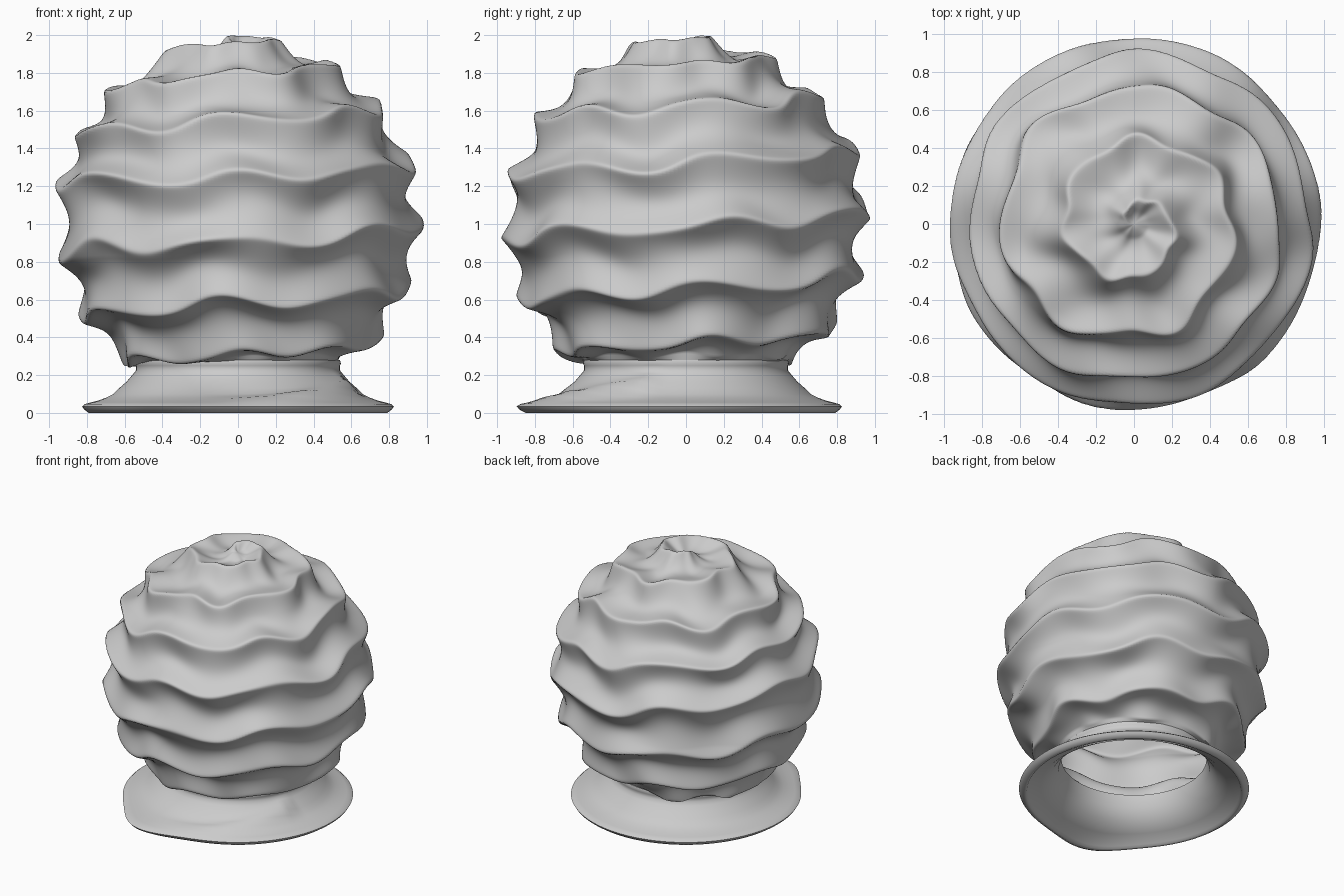
import bpy, bmesh, math
from math import sin, cos, pi, radians, exp, sqrt

if "Cube" in bpy.data.objects:
    bpy.data.objects.remove(bpy.data.objects["Cube"])

TURN = 2 * pi


def point(r, th, z):
    # th is in turns, 0 at the front, growing towards the right side
    return (r * sin(TURN * th), -r * cos(TURN * th), z)


def lathe_grid(name, cols, rows, fn, close_top=False):
    """Surface of cols x rows points, wrapped round z; fn(th, j) gives (r, z)."""
    bm = bmesh.new()
    grid = []
    for j in range(rows):
        ring = []
        for i in range(cols):
            r, z = fn(i / cols, j)
            ring.append(bm.verts.new(point(r, i / cols, z)))
        grid.append(ring)
    for a, b in zip(grid, grid[1:]):
        for i in range(cols):
            k = (i + 1) % cols
            bm.faces.new((a[i], b[i], b[k], a[k]))
    if close_top:
        bm.faces.new(grid[0])
    bmesh.ops.recalc_face_normals(bm, faces=bm.faces)
    me = bpy.data.meshes.new(name)
    bm.to_mesh(me)
    bm.free()
    ob = bpy.data.objects.new(name, me)
    bpy.context.collection.objects.link(ob)
    bpy.context.view_layer.objects.active = ob
    ob.select_set(True)
    bpy.ops.object.shade_smooth_by_angle(angle=radians(75))
    ob.select_set(False)
    return ob


# Globe: sphere with one wavy ridge winding up it, 20 degrees per turn
R, CZ = 0.988, 1.017
START, STEP, END = 137.0, 20.0, 142.0
ROWS, TUCK = 220, 5


def wave(th, t):
    a = TURN * th
    # slow drift of the ridge on the left side
    drift = 0.16 * max(0, -sin(a)) * sin((t - 1.75) * pi / 2) if t > 1.75 else 0
    return (0.11 * cos(7 * (a - radians(100)) + 0.3 * sin(1.7 * t))
            + 0.025 * sin(4 * a + 1.9 * t)
            + 0.025 * sin(11 * a + 2.6 * t) + drift)


def globe_point(th, phi):
    t = (START - phi) / STEP
    calm = min(1, phi / 40)       # waves die out towards the crown
    u = t - th - 0.02 - wave(th, t) * calm
    s = abs(sin(pi * u))
    groove = (s * s + 0.015) ** 0.42 - 0.17
    a = TURN * th
    depth = 0.11 + calm * (0.012 * sin(5 * a + 2.1 * t) + 0.01 * sin(9 * a - 1.3 * t))
    rad = R - depth * groove - 0.008 * calm * (1 + sin(6 * a + 3 * t)) * (1 - s)
    # small dimple at the crown
    fade = min(1, phi / 5)
    rad = fade * rad + (1 - fade) * (R - 0.06)
    p = radians(phi)
    return rad * sin(p), CZ + rad * cos(p)


def globe(th, j):
    if j < ROWS:
        return globe_point(th, 0.3 + (END - 0.3) * j / (ROWS - 1))
    # tuck the lower edge in to the neck
    r, z = globe_point(th, END)
    k = (j - ROWS + 1) / TUCK
    return r + (0.53 - r) * k, z + (0.27 - z) * k


lathe_grid("ridged_globe", 288, ROWS + TUCK, globe, close_top=True)

# Base: hollow flared foot with a low swirl starting at the front
PROFILE = [(0.52, 0.28), (0.54, 0.28), (0.545, 0.26), (0.54, 0.25), (0.54, 0.225),
           (0.56, 0.20), (0.59, 0.165), (0.63, 0.13), (0.66, 0.10), (0.70, 0.08),
           (0.74, 0.065), (0.78, 0.055), (0.81, 0.047), (0.825, 0.035), (0.815, 0.018),
           (0.79, 0.0), (0.77, 0.0), (0.76, 0.015), (0.67, 0.05), (0.60, 0.11),
           (0.54, 0.19), (0.52, 0.28)]


def foot(th, j):
    r, z = PROFILE[j]
    a = th if th < 0.6 else th - 1
    # lip pushed outwards at the front left
    if r > 0.6:
        r += 0.10 * exp(-((a + 0.05) / 0.05) ** 2) * (r - 0.6) / 0.22
    # swirl climbing to the right
    s = (a + 0.05) / 0.27
    if 0 < s < 1 and 2 < j < 13:
        c = 0.80 - 0.20 * s
        z += 0.04 * exp(-((r - c) / 0.05) ** 2) * min(1, 2 * s, 8 * (1 - s))
    return r, z


lathe_grid("flared_foot", 160, len(PROFILE), foot)
